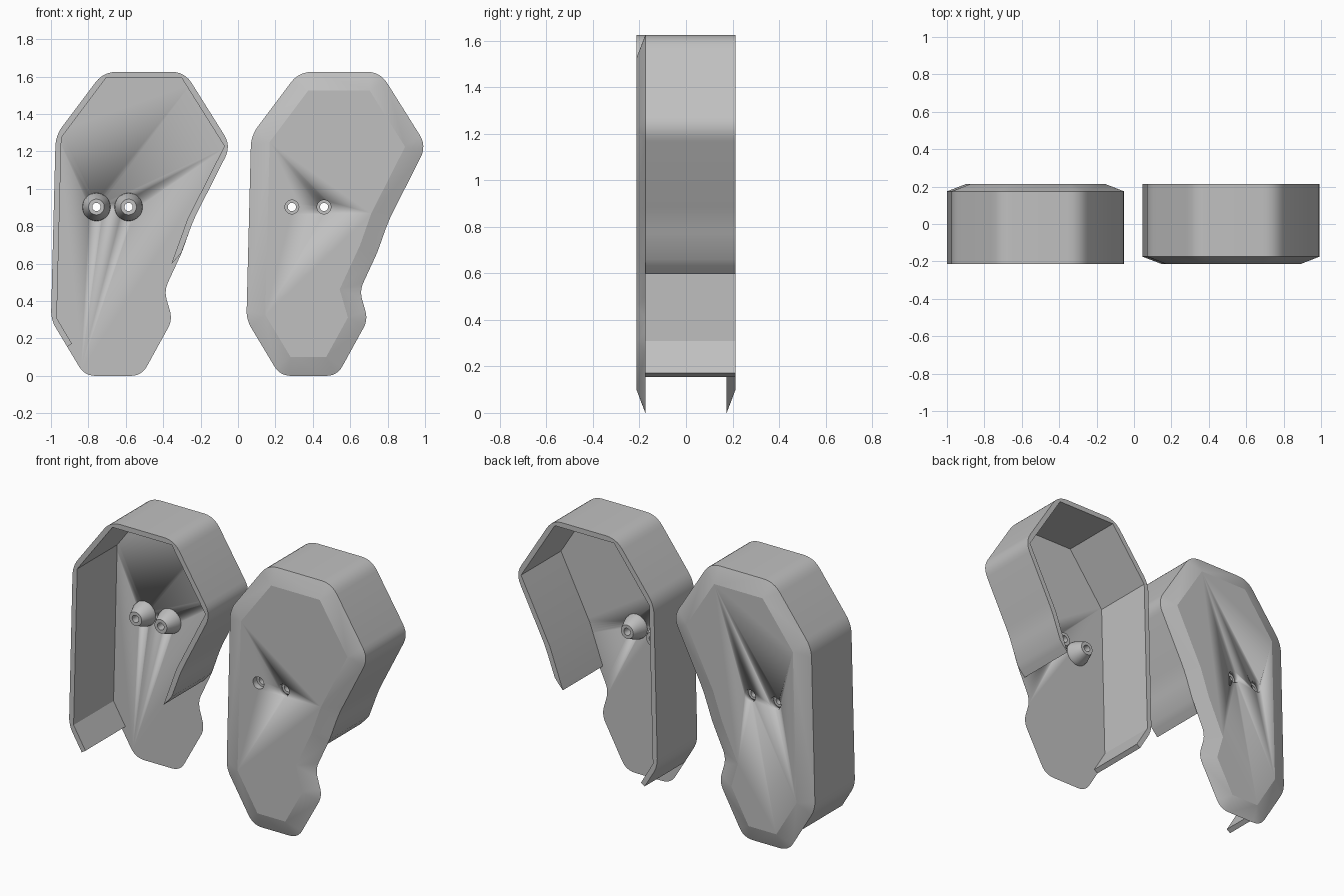
import bpy
import bmesh
import math
from mathutils import Vector

cube = bpy.data.objects.get("Cube")
if cube:
    bpy.data.objects.remove(cube, do_unlink=True)

# Single grey plastic
grey = bpy.data.materials.new("grey plastic")
grey.use_nodes = True
grey.diffuse_color = (0.53, 0.53, 0.53, 1)
grey.node_tree.nodes["Principled BSDF"].inputs["Base Color"].default_value = (0.53, 0.53, 0.53, 1)

# Shell silhouette: corner x, z and how far the rounding reaches
OUTLINE = [(-1.0, .30, .05), (-.975, 1.285, .06), (-.72, 1.625, .07), (-.285, 1.625, .07),
           (-.037, 1.23, .07), (-.24, .83, .06), (-.30, .66, .03), (-.395, .455, .05),
           (-.35, .30, .05), (-.515, 0, .06), (-.82, 0, .06)]
CORNERS = [Vector(p[:2]) for p in OUTLINE]
REACH = [p[2] for p in OUTLINE]
STEPS = 6
OUTER_Y, INNER_Y = .213, .175
HOLES = [(-.757, .903), (-.585, .903)]


def rounded(i):
    """Arc of points that softens corner i."""
    c = CORNERS[i]
    a = c + (CORNERS[i - 1] - c).normalized() * REACH[i]
    b = c + (CORNERS[(i + 1) % len(CORNERS)] - c).normalized() * REACH[i]
    ts = [k / STEPS for k in range(STEPS + 1)]
    return [a * (1 - t) ** 2 + c * 2 * t * (1 - t) + b * t * t for t in ts]


def inset(i, d):
    """Corner i moved inward by d along both neighbouring edges."""
    c = CORNERS[i]
    u = (c - CORNERS[i - 1]).normalized()
    v = (CORNERS[(i + 1) % len(CORNERS)] - c).normalized()
    n1, n2 = Vector((u.y, -u.x)), Vector((v.y, -v.x))
    return c + (n1 + n2) * d / (1 + n1.dot(n2))


def finish(bm, name, angle=20):
    bmesh.ops.remove_doubles(bm, verts=bm.verts, dist=1e-5)
    bmesh.ops.recalc_face_normals(bm, faces=bm.faces)
    mesh = bpy.data.meshes.new(name)
    bm.to_mesh(mesh)
    bm.free()
    mesh.materials.append(grey)
    ob = bpy.data.objects.new(name, mesh)
    bpy.context.collection.objects.link(ob)
    activate(ob)
    bpy.ops.object.shade_smooth_by_angle(angle=math.radians(angle))
    return ob


def activate(ob):
    bpy.ops.object.select_all(action="DESELECT")
    ob.select_set(True)
    bpy.context.view_layer.objects.active = ob


def bridge(bm, loops, closed=False):
    """Quads between successive rings of vertices."""
    pairs = list(zip(loops, loops[1:] + loops[:1] if closed else loops[1:]))
    for a, b in pairs:
        for k in range(len(a)):
            j = (k + 1) % len(a)
            bm.faces.new((a[k], a[j], b[j], b[k]))


def lathe(name, profile, x, z, side, segments=32):
    """Closed ring of (radius, y) points turned about the y axis."""
    bm = bmesh.new()
    loops = []
    for r, y in profile:
        turn = [math.tau * k / segments for k in range(segments)]
        loops.append([bm.verts.new((x + r * math.cos(t), side * y, z + r * math.sin(t))) for t in turn])
    bridge(bm, loops, closed=True)
    return finish(bm, name, 30)


def make_plate(name, dx, side):
    # Chamfered face plate
    bm = bmesh.new()
    rim, face = [], []
    for i in range(len(CORNERS)):
        q = inset(i, .1)
        for p in rounded(i):
            rim.append(bm.verts.new((p.x + dx, side * INNER_Y, p.y)))
            face.append(bm.verts.new((q.x + dx, side * OUTER_Y, q.y)))
    bridge(bm, [rim, face])
    bm.faces.new(rim)
    bmesh.ops.remove_doubles(bm, verts=bm.verts, dist=1e-5)
    edges = [e for e in bm.edges if e.is_boundary]
    bmesh.ops.contextual_create(bm, geom=edges)
    plate = finish(bm, name)
    # Screw holes
    for x, z in HOLES:
        bm = bmesh.new()
        loops = []
        for y in (.1, .3):
            turn = [math.tau * k / 32 for k in range(32)]
            loops.append([bm.verts.new((x + dx + .037 * math.cos(t), side * y,
                                        z + .037 * math.sin(t))) for t in turn])
        bridge(bm, loops)
        for ring in loops:
            bm.faces.new(ring)
        cutter = finish(bm, "hole_cutter")
        cutter.hide_render = True
        mod = plate.modifiers.new("hole", "BOOLEAN")
        mod.operation = "DIFFERENCE"
        mod.solver = "EXACT"
        mod.object = cutter
        activate(plate)
        bpy.ops.object.modifier_apply(modifier=mod.name)
        bpy.data.objects.remove(cutter, do_unlink=True)


def make_wall(name, dx, side):
    # Open band: rounded outside, crisp inside, gap at the lower edge
    outer = [Vector((-.913, .155))]
    for i in range(6):
        outer += rounded(i)
    outer += [Vector((-.302, .66)), Vector((-.325, .632))]
    inner = [Vector((-.357, .597))] + [inset(i, .031) for i in reversed(range(6))]
    inner.append(Vector((-.888, .172)))
    bm = bmesh.new()
    loops = [[bm.verts.new((p.x + dx, side * y, p.y)) for p in outer + inner]
             for y in (INNER_Y, -OUTER_Y)]
    bridge(bm, loops)
    for ring in loops:
        bm.faces.new(ring)
    finish(bm, name, 25)


BOSS = [(.022, INNER_Y), (.075, INNER_Y), (.072, .155), (.042, .085), (.022, .085)]

# Two facing half shells
for label, dx, side in (("right", 0, 1), ("left", 1.045, -1)):
    make_plate(label + "_face_plate", dx, side)
    make_wall(label + "_side_wall", dx, side)
    for n, (x, z) in enumerate(HOLES):
        lathe(f"{label}_screw_boss_{n + 1}", BOSS, x + dx, z, side)
